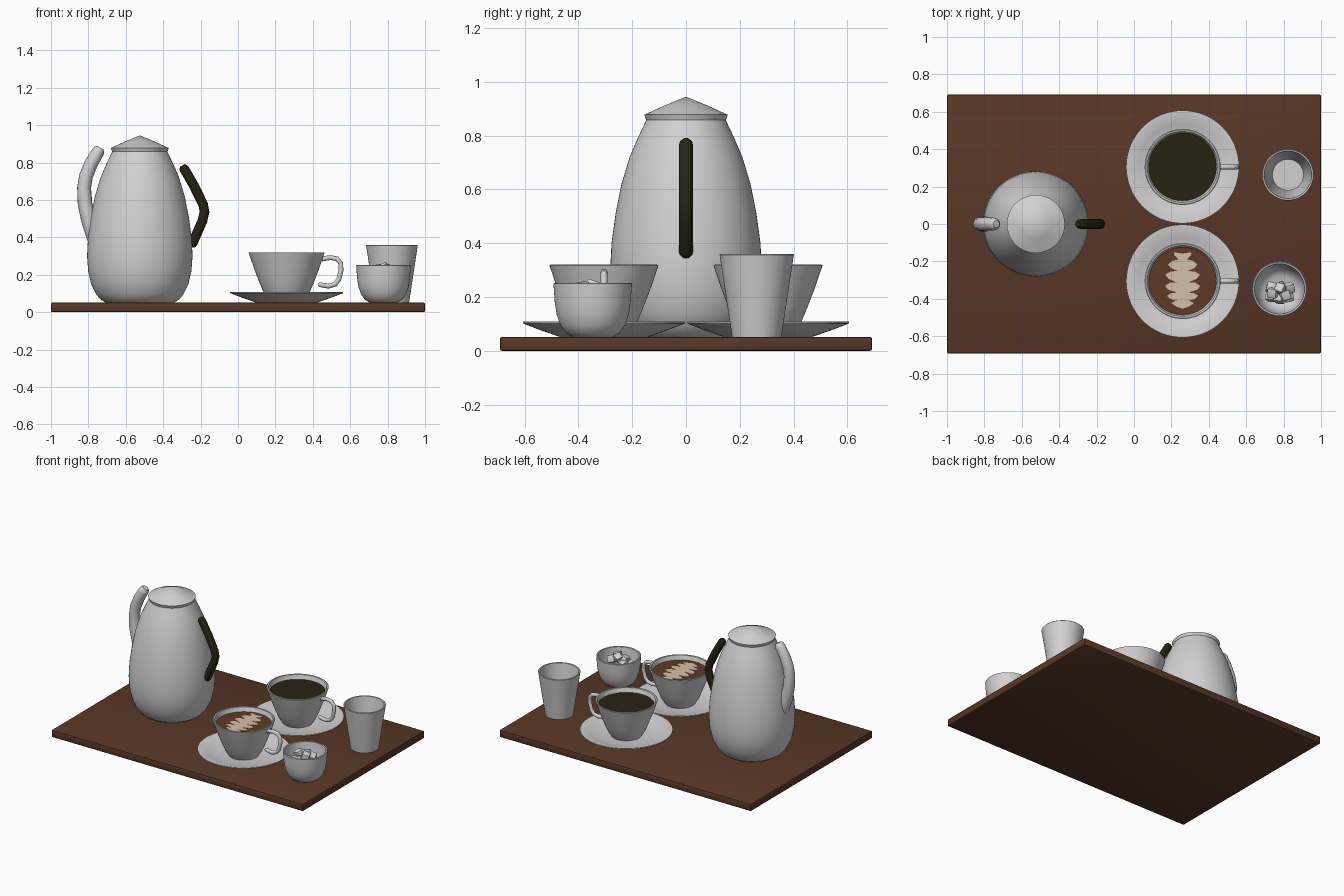
import bpy, bmesh, math, random
from mathutils import Vector, Euler

if "Cube" in bpy.data.objects:
    bpy.data.objects.remove(bpy.data.objects["Cube"])

random.seed(4)


def mat(name, r, g, b):
    m = bpy.data.materials.new(name)
    m.diffuse_color = (r, g, b, 1)
    m.use_nodes = True
    m.node_tree.nodes["Principled BSDF"].inputs["Base Color"].default_value = m.diffuse_color
    return m


WHITE = mat("white_china", 0.64, 0.64, 0.64)
WOOD = mat("tray_wood", 0.098, 0.038, 0.019)
BLACK = mat("black_coffee", 0.019, 0.017, 0.005)
LATTE = mat("milky_coffee", 0.11, 0.042, 0.018)
CREAM = mat("milk_foam", 0.66, 0.53, 0.38)


def finish(bm, name, material, loc=(0, 0, 0), smooth=True):
    bmesh.ops.recalc_face_normals(bm, faces=bm.faces)
    me = bpy.data.meshes.new(name)
    bm.to_mesh(me)
    bm.free()
    me.materials.append(material)
    ob = bpy.data.objects.new(name, me)
    bpy.context.collection.objects.link(ob)
    ob.location = loc
    if smooth:
        bpy.ops.object.select_all(action='DESELECT')
        ob.select_set(True)
        bpy.context.view_layer.objects.active = ob
        bpy.ops.object.shade_smooth_by_angle(angle=math.radians(32))
    return ob


def bridge(bm, rings):
    for a, b in zip(rings, rings[1:]):
        n = max(len(a), len(b))
        for i in range(n):
            j = (i + 1) % n
            if len(a) == 1:
                bm.faces.new((a[0], b[i], b[j]))
            elif len(b) == 1:
                bm.faces.new((a[i], a[j], b[0]))
            else:
                bm.faces.new((a[i], a[j], b[j], b[i]))


def lathe(name, profile, material, loc, n=64):
    """Revolve (radius, z) points; radius 0 closes the end."""
    bm = bmesh.new()
    rings = []
    for r, z in profile:
        if r == 0:
            rings.append([bm.verts.new((0, 0, z))])
        else:
            rings.append([bm.verts.new((r * math.cos(2 * math.pi * i / n),
                                        r * math.sin(2 * math.pi * i / n), z)) for i in range(n)])
    bridge(bm, rings)
    return finish(bm, name, material, loc)


def tube(name, path, material, loc=(0, 0, 0), n=16):
    """Sweep circles along (x, z, radius) points in the xz plane, with rounded ends."""
    pts = [(Vector((x, 0, z)), r) for x, z, r in path]
    d0 = (pts[0][0] - pts[1][0]).normalized()
    d1 = (pts[-1][0] - pts[-2][0]).normalized()
    cap = [(0.9, 0.45), (0.55, 0.85)]
    start = [(pts[0][0] + d0 * pts[0][1] * h, pts[0][1] * k) for k, h in reversed(cap)]
    end = [(pts[-1][0] + d1 * pts[-1][1] * h, pts[-1][1] * k) for k, h in cap]
    pts = start + pts + end
    bm = bmesh.new()
    rings = []
    for i, (p, r) in enumerate(pts):
        t = (pts[min(i + 1, len(pts) - 1)][0] - pts[max(i - 1, 0)][0]).normalized()
        side = Vector((t.z, 0, -t.x))
        rings.append([bm.verts.new(p + side * r * math.cos(2 * math.pi * k / n)
                                   + Vector((0, r * math.sin(2 * math.pi * k / n), 0))) for k in range(n)])
    bridge(bm, rings)
    bm.faces.new(rings[0])
    bm.faces.new(rings[-1])
    return finish(bm, name, material, loc)


def box(name, size, material, loc, bevel, rot=(0, 0, 0), segments=2):
    bm = bmesh.new()
    bmesh.ops.create_cube(bm, size=1)
    bmesh.ops.scale(bm, vec=size, verts=bm.verts)
    bmesh.ops.bevel(bm, geom=bm.edges[:], offset=bevel, segments=segments, affect='EDGES', profile=0.5)
    ob = finish(bm, name, material, loc)
    ob.rotation_euler = Euler(rot)
    return ob


# Tray
box("tray", (2.0, 1.384, 0.052), WOOD, (0, 0, 0.026), 0.008)

# Coffee pot: body, lid, spout, handle
POT = (-0.525, 0, 0)
lathe("pot_body", [(0, 0.052), (0.185, 0.052), (0.21, 0.068), (0.233, 0.095), (0.26, 0.15), (0.276, 0.22),
                   (0.282, 0.30), (0.277, 0.40), (0.262, 0.51), (0.24, 0.62), (0.21, 0.72),
                   (0.18, 0.79), (0.147, 0.86), (0, 0.86)], WHITE, POT)
lathe("pot_lid", [(0, 0.855), (0.148, 0.858), (0.155, 0.878), (0.08, 0.912), (0, 0.945)], WHITE, POT)
tube("pot_spout", [(-0.75, 0.855, 0.034), (-0.785, 0.795, 0.036), (-0.812, 0.73, 0.037), (-0.823, 0.665, 0.037),
                   (-0.818, 0.58, 0.039), (-0.797, 0.49, 0.041), (-0.76, 0.38, 0.042)], WHITE)
tube("pot_handle", [(-0.287, 0.765, 0.026), (-0.235, 0.675, 0.026), (-0.186, 0.575, 0.026), (-0.179, 0.535, 0.026),
                    (-0.19, 0.49, 0.026), (-0.242, 0.37, 0.026)], BLACK)

# Two cups on saucers, each with its drink
for side, y, drink in (("back", 0.305, BLACK), ("front", -0.305, LATTE)):
    c = (0.26, y, 0)
    lathe(side + "_saucer", [(0, 0.052), (0.165, 0.052), (0.24, 0.078), (0.302, 0.102), (0.302, 0.108),
                             (0.295, 0.109), (0.23, 0.088), (0.165, 0.07), (0, 0.07)], WHITE, c)
    lathe(side + "_cup", [(0, 0.07), (0.1, 0.07), (0.123, 0.105), (0.148, 0.165), (0.173, 0.23), (0.203, 0.318),
                          (0.198, 0.32), (0.19, 0.318), (0.163, 0.23), (0.138, 0.165), (0.11, 0.1), (0, 0.09)],
          WHITE, c)
    lathe(side + "_drink", [(0, 0.27), (0.175, 0.27), (0.181, 0.288), (0, 0.288)], drink, c)
    tube(side + "_cup_handle", [(0.19, 0.285, 0.013), (0.235, 0.292, 0.013), (0.27, 0.285, 0.013),
                                (0.289, 0.262, 0.013), (0.291, 0.225, 0.013), (0.279, 0.175, 0.013),
                                (0.26, 0.15, 0.013), (0.225, 0.139, 0.013), (0.18, 0.147, 0.013)], WHITE, c, 12)

# Leaf pattern in milk foam: half outline mirrored, thin plate
half = [(0.048, 0.15), (0.043, 0.132), (0.022, 0.112), (0.055, 0.104), (0.078, 0.085), (0.064, 0.066),
        (0.026, 0.05), (0.065, 0.047), (0.092, 0.03), (0.076, 0.008), (0.03, -0.012), (0.066, -0.012),
        (0.094, -0.03), (0.078, -0.05), (0.03, -0.066), (0.06, -0.068), (0.083, -0.083), (0.066, -0.1),
        (0.028, -0.11), (0.046, -0.113), (0.06, -0.122), (0.035, -0.14)]
bm = bmesh.new()
outline = [(0, 0.143)] + half + [(0, -0.152)] + [(-x, y) for x, y in reversed(half)]
face = bm.faces.new([bm.verts.new((x, y, 0)) for x, y in outline])
ext = bmesh.ops.extrude_face_region(bm, geom=[face])
bmesh.ops.translate(bm, vec=(0, 0, 0.004), verts=[v for v in ext["geom"] if isinstance(v, bmesh.types.BMVert)])
bmesh.ops.triangulate(bm, faces=bm.faces[:])
finish(bm, "foam_leaf", CREAM, (0.26, -0.301, 0.287), False)

# Tumbler
lathe("tumbler", [(0, 0.052), (0.092, 0.052), (0.138, 0.357), (0.135, 0.36), (0.127, 0.358), (0.083, 0.075),
                  (0, 0.075)], WHITE, (0.823, 0.263, 0))

# Sugar bowl
B = (0.778, -0.347, 0)
lathe("sugar_bowl", [(0, 0.052), (0.075, 0.052), (0.098, 0.065), (0.12, 0.095), (0.134, 0.135), (0.141, 0.18),
                     (0.146, 0.25), (0.142, 0.252), (0.134, 0.25), (0.128, 0.18), (0.118, 0.135), (0.1, 0.1),
                     (0.07, 0.078), (0, 0.07)], WHITE, B)

# Sugar cubes: lower layer and a few on top
spots = [(-0.045, -0.04, 0.19), (0.0, -0.05, 0.2), (0.045, -0.04, 0.19), (-0.045, 0.008, 0.2),
         (0.005, 0.0, 0.232), (0.05, 0.005, 0.215), (-0.035, -0.02, 0.225), (0.03, -0.035, 0.228),
         (-0.02, -0.02, 0.14), (0.03, -0.01, 0.14), (0.0, 0.01, 0.18)]
for i, (x, y, z) in enumerate(spots):
    rot = [random.uniform(-0.5, 0.5) for _ in range(3)]
    box("sugar_cube_%d" % (i + 1), (0.05, 0.05, 0.05), WHITE, (B[0] + x, B[1] + y, z), 0.006, rot)
